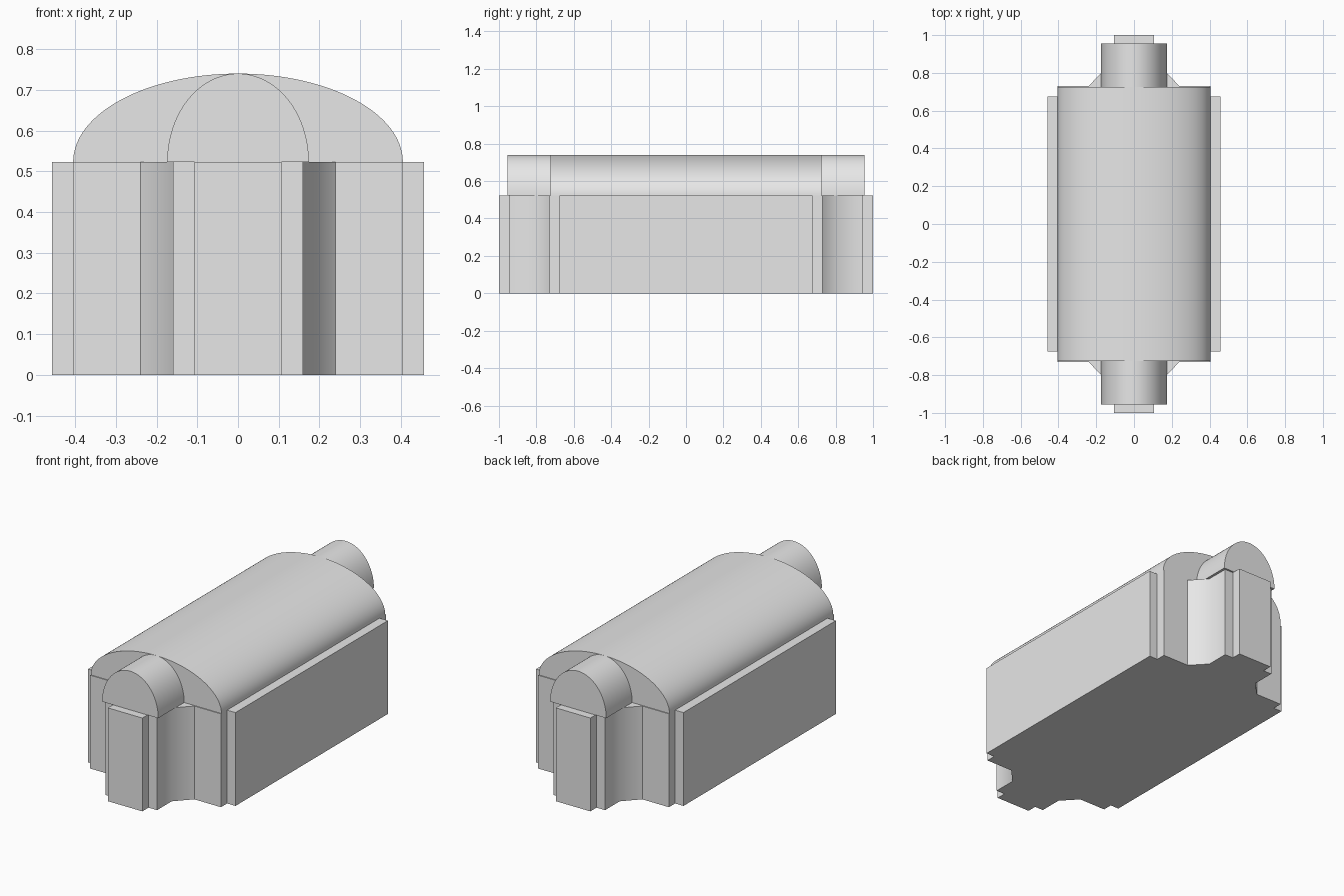
import bpy
import bmesh
import math

cube = bpy.data.objects.get("Cube")
if cube:
    bpy.data.objects.remove(cube, do_unlink=True)

stone = bpy.data.materials.new("light_grey")
stone.use_nodes = True
GREY = (0.8, 0.8, 0.8, 1)
stone.diffuse_color = GREY
stone.node_tree.nodes["Principled BSDF"].inputs["Base Color"].default_value = GREY

EAVE = 0.523
RISE = 0.217


def extrude_outline(name, points, direction):
    """Make a solid by extruding a closed outline along a direction."""
    bm = bmesh.new()
    face = bm.faces.new([bm.verts.new(p) for p in points])
    result = bmesh.ops.extrude_face_region(bm, geom=[face], use_keep_orig=True)
    moved = [v for v in result["geom"] if isinstance(v, bmesh.types.BMVert)]
    bmesh.ops.translate(bm, verts=moved, vec=direction)
    bmesh.ops.recalc_face_normals(bm, faces=bm.faces)
    mesh = bpy.data.meshes.new(name)
    bm.to_mesh(mesh)
    bm.free()
    obj = bpy.data.objects.new(name, mesh)
    bpy.context.collection.objects.link(obj)
    mesh.materials.append(stone)
    bpy.ops.object.select_all(action="DESELECT")
    obj.select_set(True)
    bpy.context.view_layer.objects.active = obj
    bpy.ops.object.shade_smooth_by_angle(angle=math.radians(45))
    return obj


def vault(name, half_width, half_length, segments=64):
    """Half-elliptical barrel roof running front to back."""
    arc = [math.pi * i / segments for i in range(segments + 1)]
    points = [(half_width * math.cos(a), -half_length, EAVE + RISE * math.sin(a))
              for a in arc]
    return extrude_outline(name, points, (0, 2 * half_length, 0))


# Walls: one quarter of the stepped plan, mirrored to all four corners
quarter = [(0.457, 0.675), (0.405, 0.675), (0.405, 0.73), (0.24, 0.73),
           (0.16, 0.815), (0.16, 0.945), (0.107, 0.945), (0.107, 1.0)]
half = quarter + [(-x, y) for x, y in reversed(quarter)]
plan = half + [(-x, -y) for x, y in half]
extrude_outline("walls", [(x, y, 0) for x, y in plan], (0, 0, EAVE))

# Roofs: broad vault over the hall, narrow vault over the end bays
vault("main_roof", 0.405, 0.725)
vault("end_bay_roof", 0.174, 0.955)
